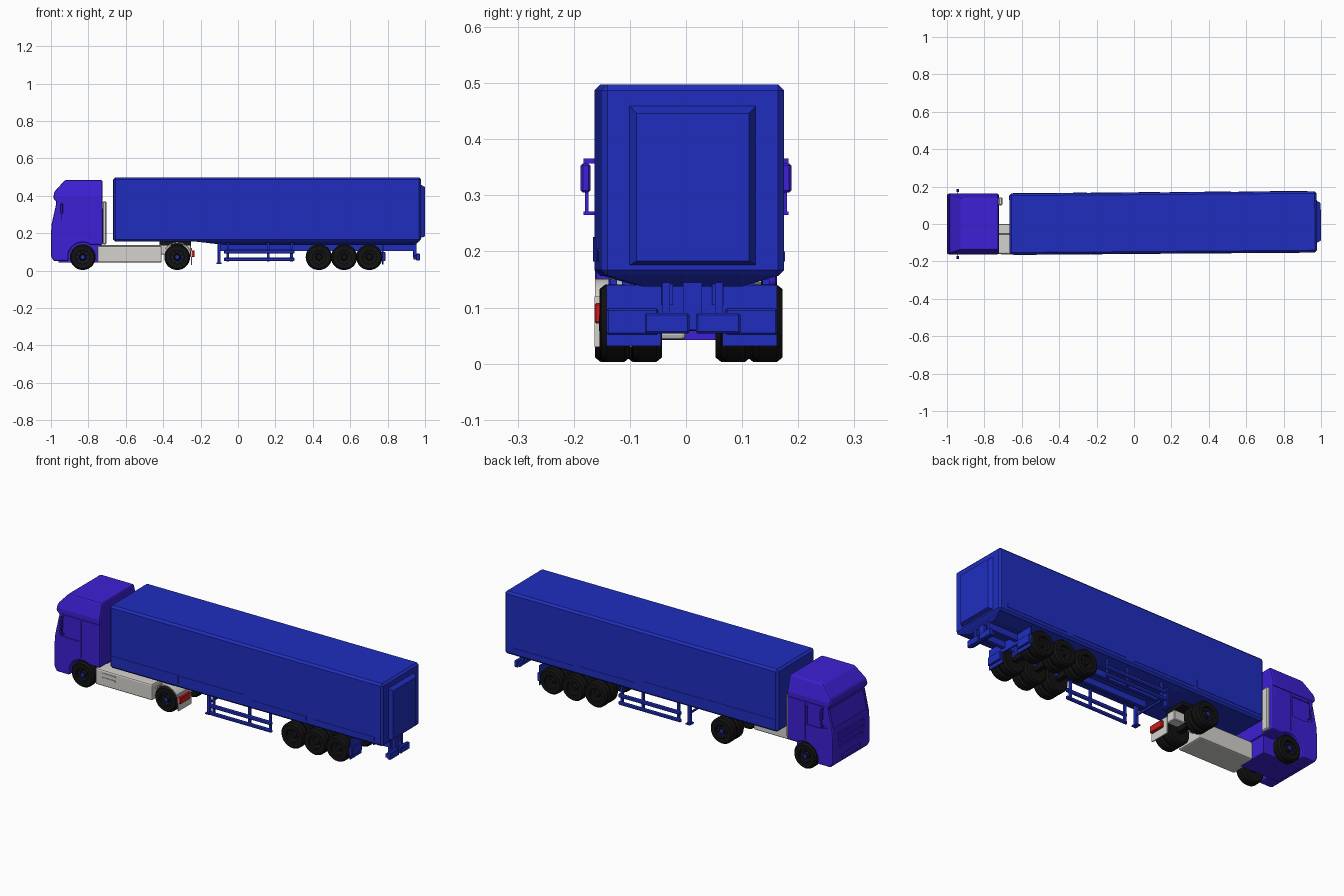
import bpy, bmesh, math
from mathutils import Matrix, Vector

if "Cube" in bpy.data.objects:
    bpy.data.objects.remove(bpy.data.objects["Cube"])

def mat(name, r, g, b):
    m = bpy.data.materials.new(name)
    m.diffuse_color = (r, g, b, 1)
    m.use_nodes = True
    m.node_tree.nodes["Principled BSDF"].inputs["Base Color"].default_value = m.diffuse_color
    return m

PURPLE = mat("cab purple", 0.046, 0.014, 0.66)
BLUE = mat("trailer blue", 0.014, 0.027, 0.52)
GREY = mat("light grey", 0.66, 0.65, 0.62)
BLACK = mat("tyre black", 0.006, 0.006, 0.006)
RED = mat("lamp red", 0.65, 0.012, 0.012)

# the trailer stands at a slight angle behind the tractor
YAW = (Matrix.Translation((-0.6, 0, 0)) @ Matrix.Rotation(0.0076, 4, 'Z')
       @ Matrix.Translation((0.6, 0, 0)))

def finish(name, bm, m, bevel=0, seg=1, yaw=False, smooth=False):
    bmesh.ops.recalc_face_normals(bm, faces=bm.faces)
    if yaw:
        bm.transform(YAW)
    me = bpy.data.meshes.new(name)
    bm.to_mesh(me)
    bm.free()
    me.materials.append(m)
    ob = bpy.data.objects.new(name, me)
    bpy.context.collection.objects.link(ob)
    if bevel:
        mod = ob.modifiers.new("bevel", 'BEVEL')
        mod.width, mod.segments, mod.limit_method = bevel, seg, 'ANGLE'
    if smooth:
        bpy.ops.object.select_all(action='DESELECT')
        bpy.context.view_layer.objects.active = ob
        ob.select_set(True)
        bpy.ops.object.shade_smooth_by_angle(angle=math.radians(35))
    return ob

def add_frustum(bm, a, b):
    """Six-sided solid between two rectangles, each given by four corners."""
    va = [bm.verts.new(p) for p in a]
    vb = [bm.verts.new(p) for p in b]
    bm.faces.new(va)
    bm.faces.new(vb)
    for i in range(4):
        j = (i + 1) % 4
        bm.faces.new((va[i], va[j], vb[j], vb[i]))

def rect_z(x0, x1, y0, y1, z):
    return [(x0, y0, z), (x1, y0, z), (x1, y1, z), (x0, y1, z)]

def rect_x(x, y0, y1, z0, z1):
    return [(x, y0, z0), (x, y1, z0), (x, y1, z1), (x, y0, z1)]

def add_box(bm, x0, x1, y0, y1, z0, z1):
    add_frustum(bm, rect_z(x0, x1, y0, y1, z0), rect_z(x0, x1, y0, y1, z1))

def box(name, x0, x1, y0, y1, z0, z1, m, **kw):
    bm = bmesh.new()
    add_box(bm, x0, x1, y0, y1, z0, z1)
    return finish(name, bm, m, **kw)

def pair(name, x0, x1, y0, y1, z0, z1, m, **kw):
    """Same box on both sides."""
    bm = bmesh.new()
    add_box(bm, x0, x1, y0, y1, z0, z1)
    add_box(bm, x0, x1, -y1, -y0, z0, z1)
    return finish(name, bm, m, **kw)

def add_prism(bm, pts, y0, y1):
    a = [bm.verts.new((x, y0, z)) for x, z in pts]
    b = [bm.verts.new((x, y1, z)) for x, z in pts]
    bm.faces.new(a)
    bm.faces.new(b)
    for i in range(len(pts)):
        j = (i + 1) % len(pts)
        bm.faces.new((a[i], a[j], b[j], b[i]))

def add_disc(bm, x, z, r, y0, y1, n):
    add_prism(bm, [(x + r * math.cos(2 * math.pi * i / n), z + r * math.sin(2 * math.pi * i / n))
                   for i in range(n)], y0, y1)

R, ZC, N = 0.069, 0.072, 28

def tyre_profile(outer, w):
    return [(0.036, outer), (0.061, outer), (R, outer - 0.010), (R, outer - w + 0.010),
            (0.061, outer - w), (0.036, outer - w)]

def wheel(name, x, side, dual, yaw, hub):
    outer = 0.162
    prof = [(0.0, outer - 0.006), (0.014, outer - 0.006), (0.018, outer - 0.022), (0.036, outer - 0.016)]
    prof += tyre_profile(outer, 0.052)
    if dual:
        prof += tyre_profile(outer - 0.057, 0.052)
    prof.append((0.0, prof[-1][1]))
    bm = bmesh.new()
    vs = [bm.verts.new((x + r, side * y, ZC)) for r, y in prof]
    es = [bm.edges.new(e) for e in zip(vs, vs[1:])]
    bmesh.ops.spin(bm, geom=vs + es, cent=(x, 0, ZC), axis=(0, 1, 0),
                   angle=2 * math.pi, steps=N, use_merge=True)
    bmesh.ops.remove_doubles(bm, verts=bm.verts, dist=1e-5)
    finish(name, bm, BLACK, yaw=yaw, smooth=True)
    if hub:  # coloured hub cap and wheel nuts
        bm = bmesh.new()
        ys = sorted((side * (outer - 0.014), side * (outer - 0.004)))
        add_disc(bm, x, ZC, 0.010, *ys, 10)
        ys = sorted((side * (outer - 0.024), side * (outer - 0.012)))
        for i in range(8):
            t = i * math.pi / 4
            add_disc(bm, x + 0.027 * math.cos(t), ZC + 0.027 * math.sin(t), 0.004, *ys, 6)
        finish(name + "_hub", bm, BLUE)

# ---------------- tractor cab ----------------
arch = [(-0.83 + 0.078 * math.cos(math.radians(a)), ZC + 0.078 * math.sin(math.radians(a)))
        for a in range(55, 191, 15)]
profile = [(-0.985, 0.05), (-1.0, 0.075), (-1.0, 0.2), (-0.996, 0.25), (-0.970, 0.368),
           (-0.988, 0.385), (-0.983, 0.42), (-0.925, 0.484), (-0.724, 0.484),
           (-0.722, 0.138)] + arch + [(-0.908, 0.05)]
bm = bmesh.new()
add_prism(bm, profile, -0.162, 0.162)
bmesh.ops.bisect_plane(bm, geom=bm.verts[:] + bm.edges[:] + bm.faces[:],
                       plane_co=(0, 0, 0.4), plane_no=(0, 0, 1))
for v in bm.verts:  # roof leans inwards
    if v.co.z > 0.4:
        v.co.y -= math.copysign((v.co.z - 0.4) * 0.28, v.co.y)
cab = finish("cab", bm, PURPLE, bevel=0.010, seg=2)

# shallow recesses: windscreen, grille slots, side windows, door gap
bm = bmesh.new()
lean = (-0.996 + 0.970) / (0.25 - 0.368)
def front_rect(off, z0, z1, y):
    return [(-0.996 + lean * (z - 0.25) + off, yy, z)
            for z, yy in ((z0, -y), (z0, y), (z1, y), (z1, -y))]
add_frustum(bm, front_rect(-0.03, 0.258, 0.36, 0.145), front_rect(0.005, 0.258, 0.36, 0.145))
for z0, z1, y in ((0.205, 0.222, 0.11), (0.172, 0.19, 0.11), (0.14, 0.156, 0.10), (0.075, 0.1, 0.08)):
    add_box(bm, -1.03, -0.992, -y, y, z0, z1)
for s in (-1, 1):
    ys = sorted((s * 0.157, s * 0.19))
    add_prism(bm, [(-0.968, 0.262), (-0.925, 0.25), (-0.845, 0.25), (-0.845, 0.358), (-0.950, 0.358)], *ys)
    ys = sorted((s * 0.158, s * 0.19))
    add_box(bm, -0.836, -0.832, *ys, 0.165, 0.365)
    add_box(bm, -0.95, -0.725, *ys, 0.372, 0.376)
cutter = finish("cab_cutter", bm, PURPLE)
cutter.hide_render = True
cutter.display_type = 'WIRE'
cut = cab.modifiers.new("recess", 'BOOLEAN')
cut.operation, cut.object, cut.solver = 'DIFFERENCE', cutter, 'EXACT'

box("engine_housing", -0.96, -0.73, -0.085, 0.085, 0.042, 0.16, PURPLE)
pair("headlight", -1.0, -0.985, 0.10, 0.155, 0.112, 0.135, PURPLE, bevel=0.003)
pair("mirror", -0.95, -0.935, 0.170, 0.188, 0.305, 0.357, PURPLE, bevel=0.004)
pair("mirror_arm_top", -0.945, -0.94, 0.155, 0.183, 0.357, 0.366, PURPLE)
pair("mirror_arm_bottom", -0.945, -0.94, 0.155, 0.183, 0.265, 0.271, PURPLE)
pair("mirror_stay", -0.945, -0.94, 0.174, 0.180, 0.265, 0.31, PURPLE)
box("air_intake", -0.724, -0.704, 0.10, 0.143, 0.14, 0.37, GREY, bevel=0.005)

# ---------------- tractor chassis (one side covered) ----------------
box("side_fairing", -0.752, -0.408, -0.16, 0.0, 0.043, 0.132, GREY, bevel=0.008, seg=2)
for i, z in enumerate((0.085, 0.108)):
    box(f"fairing_step_{i}", -0.71, -0.63, -0.163, -0.158, z, z + 0.008, GREY)
box("chassis_beam", -0.73, -0.25, -0.055, 0.0, 0.085, 0.138, GREY, bevel=0.004)
fender = [(-0.325 + r * math.cos(math.radians(a)), ZC + r * math.sin(math.radians(a)))
          for r, rng in ((0.080, range(20, 150, 12)), (0.074, range(146, 19, -12))) for a in rng]
bm = bmesh.new()
add_prism(bm, fender, -0.162, -0.05)
finish("rear_fender", bm, GREY, smooth=True)
box("mud_flap", -0.252, -0.246, -0.163, -0.05, 0.03, 0.12, GREY)
box("tail_lamp", -0.256, -0.232, -0.163, -0.075, 0.072, 0.108, RED, bevel=0.003)
box("coupling_plate", -0.42, -0.25, -0.06, 0.06, 0.135, 0.156, BLACK)
for x in (-0.83, -0.325):
    box("tractor_axle", x - 0.014, x + 0.014, -0.12, 0.12, 0.058, 0.086, BLACK)
    for s, lab in ((-1, "right"), (1, "left")):
        wheel(f"tractor_wheel_{lab}", x, s, x > -0.5, False, True)

# ---------------- trailer ----------------
T = dict(yaw=True)
box("trailer_body", -0.666, 0.978, -0.163, 0.163, 0.156, 0.498, BLUE, bevel=0.011, **T)
bm = bmesh.new()
add_frustum(bm, rect_z(-0.25, 0.97, -0.155, 0.155, 0.158), rect_z(-0.08, 0.945, -0.09, 0.09, 0.138))
finish("trailer_floor", bm, BLUE, **T)
bm = bmesh.new()
add_frustum(bm, rect_x(0.975, -0.114, 0.114, 0.175, 0.461), rect_x(0.999, -0.100, 0.100, 0.183, 0.446))
finish("rear_door_panel", bm, BLUE, **T)
for i, (x0, x1, z1) in enumerate(((-0.645, -0.25, 0.226), (-0.23, 0.14, 0.224),
                                  (0.19, 0.52, 0.205), (0.56, 0.93, 0.2))):
    pair(f"side_strip_{i}", x0, x1, 0.16, 0.165, 0.182, z1, BLUE, **T)

# frame, landing legs and side guards
pair("frame_rail", -0.1, 0.95, 0.035, 0.055, 0.105, 0.142, BLUE, **T)
pair("landing_leg", -0.108, -0.094, 0.10, 0.118, 0.04, 0.15, BLUE, **T)
pair("landing_foot", -0.114, -0.088, 0.092, 0.126, 0.036, 0.043, BLUE, **T)
box("landing_brace", -0.104, -0.098, -0.11, 0.11, 0.09, 0.1, BLUE, **T)
for i, (z0, z1) in enumerate(((0.09, 0.112), (0.05, 0.07))):
    pair(f"guard_rail_{i}", -0.075, 0.302, 0.138, 0.152, z0, z1, BLUE, bevel=0.005, **T)
for i, x in enumerate((-0.06, 0.155, 0.28)):
    pair(f"guard_post_{i}", x, x + 0.012, 0.130, 0.142, 0.048, 0.15, BLUE, **T)

# triple axle
for x in (0.432, 0.567, 0.702):
    box("trailer_axle", x - 0.013, x + 0.013, -0.12, 0.12, 0.059, 0.085, BLACK, **T)
    pair("axle_bracket", x - 0.02, x + 0.02, 0.035, 0.05, 0.075, 0.12, BLUE, **T)
    for s, lab in ((-1, "right"), (1, "left")):
        wheel(f"trailer_wheel_{lab}", x, s, True, True, False)

# rear flaps, lamp boxes and bumper
pair("trailer_flap", 0.772, 0.777, 0.055, 0.152, 0.032, 0.14, BLUE, **T)
pair("lamp_box", 0.765, 0.787, 0.06, 0.152, 0.052, 0.098, BLUE, bevel=0.003, **T)
box("cross_member", 0.768, 0.776, -0.055, 0.055, 0.088, 0.14, BLUE, **T)
pair("bumper_block", 0.952, 0.972, 0.006, 0.085, 0.054, 0.09, BLUE, bevel=0.003, **T)
box("bumper_bar", 0.94, 0.953, -0.08, 0.08, 0.06, 0.08, BLUE, **T)
pair("bumper_post", 0.937, 0.953, 0.040, 0.054, 0.07, 0.15, BLUE, **T)
box("bumper_centre_post", 0.937, 0.953, -0.017, 0.017, 0.07, 0.15, BLUE, **T)
